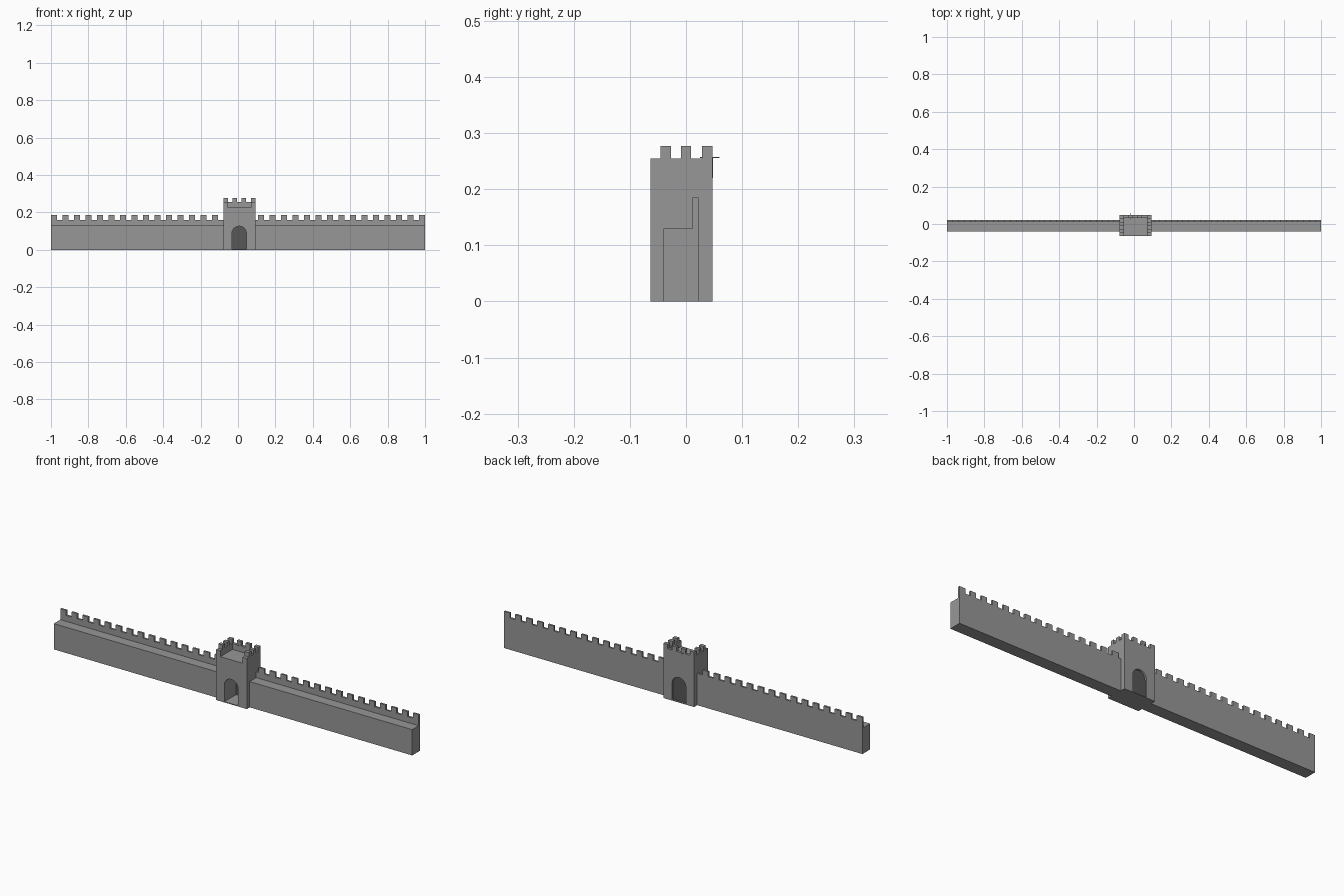
import bpy, bmesh, math

if "Cube" in bpy.data.objects:
    bpy.data.objects.remove(bpy.data.objects["Cube"])


def material(name, v):
    m = bpy.data.materials.new(name)
    m.diffuse_color = (v, v, v, 1)
    m.use_nodes = True
    m.node_tree.nodes["Principled BSDF"].inputs["Base Color"].default_value = m.diffuse_color
    return m


STONE = material("grey stone", 0.31)
DARK = material("dark gate", 0.095)


def prism(name, pts, axis, a, b, mat=STONE):
    """Extrude a (horizontal, z) profile along 'x' or 'y' from a to b."""
    bm = bmesh.new()
    vs = [bm.verts.new((a, h, z) if axis == 'x' else (h, a, z)) for h, z in pts]
    face = bm.faces.new(vs)
    ext = bmesh.ops.extrude_face_region(bm, geom=[face])
    d = (b - a, 0, 0) if axis == 'x' else (0, b - a, 0)
    bmesh.ops.translate(bm, vec=d, verts=[g for g in ext['geom'] if isinstance(g, bmesh.types.BMVert)])
    bmesh.ops.recalc_face_normals(bm, faces=bm.faces)
    me = bpy.data.meshes.new(name)
    bm.to_mesh(me)
    bm.free()
    ob = bpy.data.objects.new(name, me)
    ob.data.materials.append(mat)
    bpy.context.collection.objects.link(ob)
    return ob


def box(name, x0, x1, y0, y1, z0, z1, mat=STONE):
    return prism(name, [(x0, z0), (x1, z0), (x1, z1), (x0, z1)], 'y', y0, y1, mat)


def battlement(h0, h1, z0, z1, z2, merlons):
    """Outline of a parapet whose top steps up at every merlon span."""
    pts = [(h0, z0)]
    if merlons[0][0] > h0:
        pts.append((h0, z1))
    for a, b in merlons:
        if a > h0:
            pts.append((a, z1))
        pts += [(a, z2), (b, z2)]
        if b < h1:
            pts.append((b, z1))
    if merlons[-1][1] < h1:
        pts.append((h1, z1))
    pts.append((h1, z0))
    return pts


# tower extents
TX0, TX1, TY0, TY1 = -0.078, 0.093, -0.063, 0.047
FLOOR = 0.225

# curtain walls with rear parapets, one each side of the tower
W, STEP = 0.032, 1.968 / 32
spans = [(-1 + i * STEP, -1 + i * STEP + W) for i in range(33)]
spans[-1] = (spans[-1][0], 1.0)
for side, x0, x1 in (("left", -1.0, TX0 + 0.01), ("right", TX1 - 0.01, 1.0)):
    box(side + "_wall", x0, x1, -0.04, 0.022, 0, 0.13)
    mer = [(max(a, x0), min(b, x1)) for a, b in spans if min(b, x1) - max(a, x0) > 0.004]
    prism(side + "_parapet", battlement(x0, x1, 0.13, 0.16, 0.185, mer), 'y', 0.012, 0.022)

# tower body with arched passage
AC, AR, SPRING = 0.0065, 0.0385, 0.088
arch = [(AC + AR * math.cos(math.pi * i / 12), SPRING + AR * math.sin(math.pi * i / 12))
        for i in range(13)]
outline = [(TX0, 0), (TX0, FLOOR), (TX1, FLOOR), (TX1, 0), (AC + AR, 0)] + arch + [(AC - AR, 0)]
prism("gate_tower", outline, 'y', TY0, TY1)
box("passage_floor", AC - AR, AC + AR, TY0, TY1, 0, 0.004)

# dark gate leaf near the back of the passage
prism("gate", [(AC + AR, 0.004)] + arch + [(AC - AR, 0.004)], 'y', 0.03, 0.038, DARK)

# tower parapet on the sides and back, front left open
side_mer = [(-0.045, -0.027), (-0.009, 0.009), (0.0285, TY1)]
side_pts = battlement(TY0, TY1, FLOOR, 0.255, 0.277, side_mer)
prism("left_tower_parapet", side_pts, 'x', TX0, TX0 + 0.024)
prism("right_tower_parapet", side_pts, 'x', TX1 - 0.024, TX1)
gap = (TX1 - TX0 - 0.024) / 3
bx0, bx1 = TX0 + 0.024, TX1 - 0.024
back_mer = [(TX0 + gap * i, TX0 + gap * i + 0.024) for i in (1, 2)]
prism("back_tower_parapet", battlement(bx0, bx1, FLOOR, 0.255, 0.277, back_mer), 'y', 0.033, TY1)

# thin bracket on the back of the tower
box("bracket_arm", -0.019, -0.017, 0.025, 0.06, 0.2555, 0.2575)
box("bracket_drop", -0.019, -0.017, 0.046, 0.048, 0.22, 0.256)
